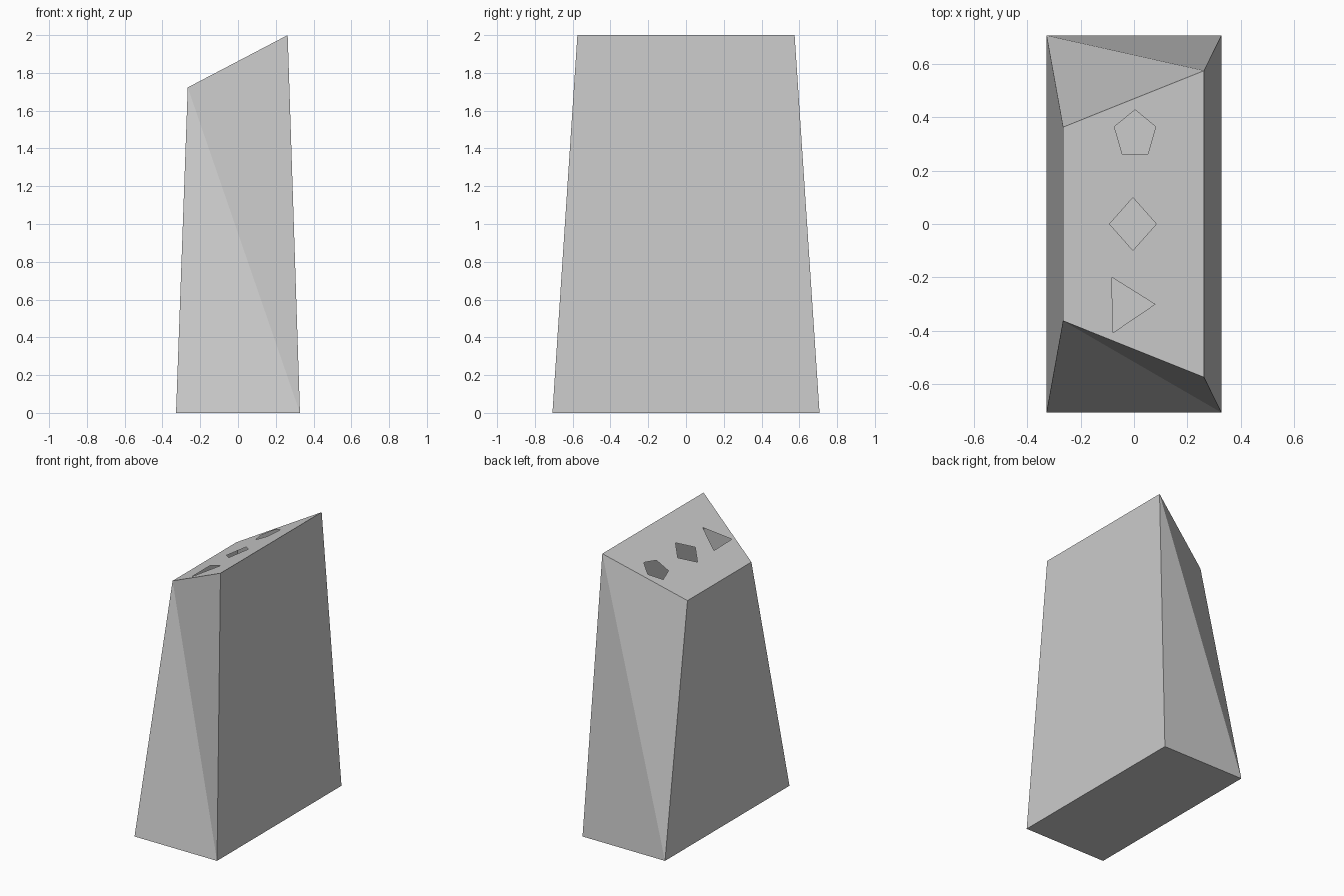
import bpy, bmesh, math
from mathutils import Vector

if "Cube" in bpy.data.objects:
    bpy.data.objects.remove(bpy.data.objects["Cube"])

# Hollow tapered block: rectangular foot, sloping roof that widens to the right
BASE_X, BASE_Y = 0.328, 0.707
LEFT = (-0.266, 0.363, 1.723)     # x, half width, height of the low roof edge
RIGHT = (0.263, 0.575, 2.0)       # same for the high roof edge
SLOPE = (RIGHT[2] - LEFT[2]) / (RIGHT[0] - LEFT[0])
COS = 1 / math.sqrt(1 + SLOPE * SLOPE)


def roof_z(x):
    return LEFT[2] + SLOPE * (x - LEFT[0])


bm = bmesh.new()


def pair(x, y, z):
    """A vertex on the front and its mirror on the back."""
    return [bm.verts.new((x, s * y, z)) for s in (-1, 1)]


bl = pair(-BASE_X, BASE_Y, 0)
br = pair(BASE_X, BASE_Y, 0)
tl = pair(*LEFT)
tr = pair(*RIGHT)

# Twisted front and back walls, each folded along its own diagonal
bm.faces.new((bl[0], br[0], tl[0]))
bm.faces.new((br[0], tr[0], tl[0]))
bm.faces.new((bl[1], tl[1], tr[1]))
bm.faces.new((bl[1], tr[1], br[1]))
# Side walls and floor
bm.faces.new((bl[0], tl[0], tl[1], bl[1]))
bm.faces.new((br[0], br[1], tr[1], tr[0]))
bm.faces.new((bl[0], bl[1], br[1], br[0]))

# Roof outline
rim = (tl[0], tr[0], tr[1], tl[1])
edges = [bm.edges.get((rim[i], rim[(i + 1) % 4])) or
         bm.edges.new((rim[i], rim[(i + 1) % 4])) for i in range(4)]

# Shape openings: sides, centre x, centre y, radius, start angle
for n, cx, cy, r, start in ((5, 0.004, 0.336, 0.092, 90),
                            (4, -0.004, 0.0, 0.099, 90),
                            (3, -0.028, -0.303, 0.12, 1)):
    loop = []
    for i in range(n):
        a = math.radians(start) + 2 * math.pi * i / n
        x = cx + r * math.cos(a) * COS
        loop.append(bm.verts.new((x, cy + r * math.sin(a), roof_z(x))))
    edges += [bm.edges.new((loop[i], loop[(i + 1) % n])) for i in range(n)]

# Roof plate around the openings
up = Vector((-SLOPE, 0, 1)).normalized()
res = bmesh.ops.triangle_fill(bm, edges=edges, use_beauty=True, normal=up)
for f in res["geom"]:
    if isinstance(f, bmesh.types.BMFace):
        f.normal_update()
        if f.normal.dot(up) < 0:
            f.normal_flip()

mesh = bpy.data.meshes.new("sorter_block")
bm.to_mesh(mesh)
bm.free()
mat = bpy.data.materials.new("light grey")
mat.diffuse_color = (0.6, 0.6, 0.6, 1)
mat.use_nodes = True
mat.node_tree.nodes["Principled BSDF"].inputs["Base Color"].default_value = mat.diffuse_color
mesh.materials.append(mat)
obj = bpy.data.objects.new("sorter_block", mesh)
bpy.context.collection.objects.link(obj)
